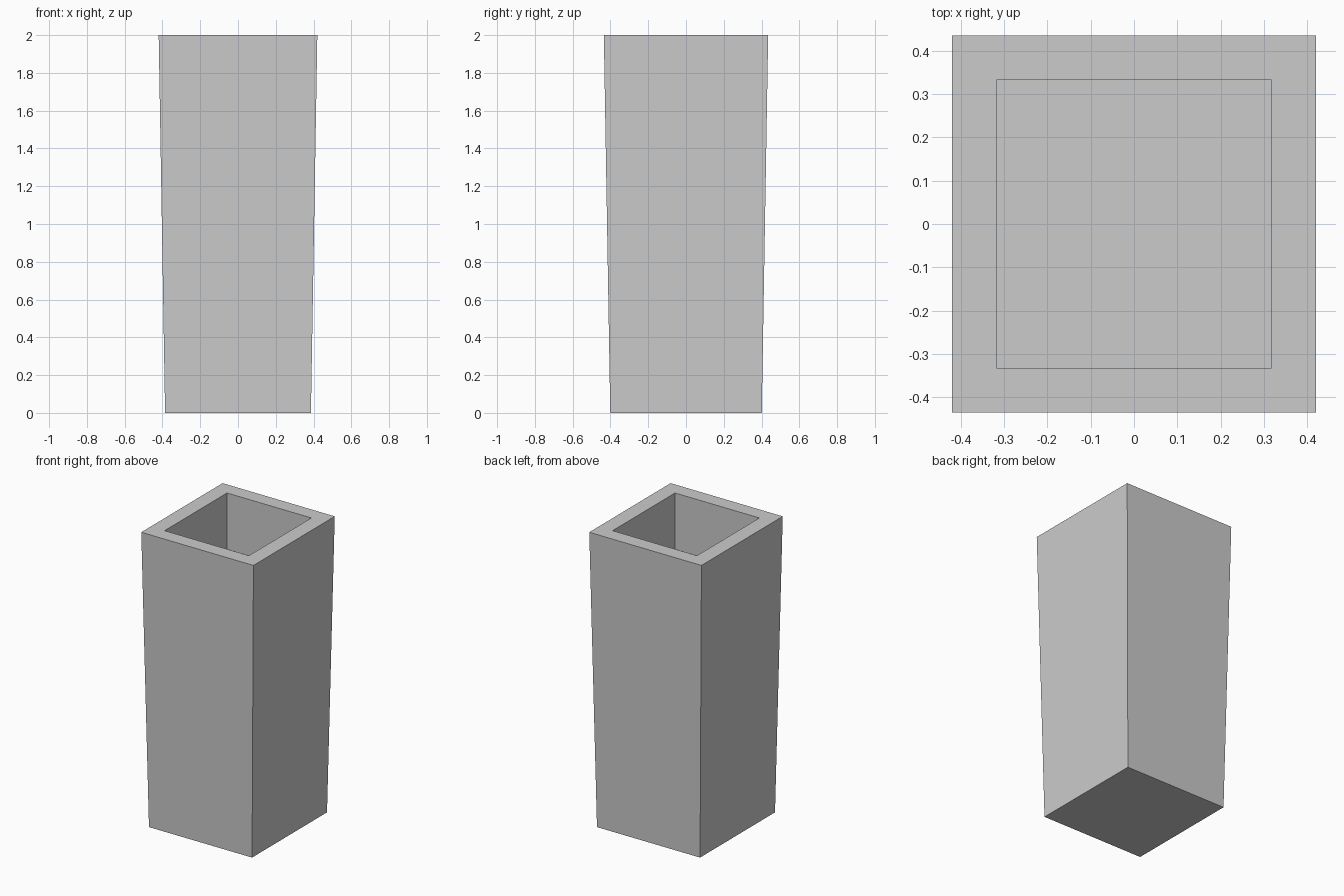
import bpy
import bmesh

if "Cube" in bpy.data.objects:
    bpy.data.objects.remove(bpy.data.objects["Cube"])


def ring(bm, half_x, half_y, z):
    """Rectangular loop of four vertices at height z."""
    signs = ((-1, -1), (1, -1), (1, 1), (-1, 1))
    return [bm.verts.new((sx * half_x, sy * half_y, z)) for sx, sy in signs]


# Tapered planter profile: base, outer rim, inner rim, recessed floor
LEVELS = [
    (0.386, 0.401, 0.0),
    (0.42, 0.435, 2.0),
    (0.316, 0.334, 2.0),
    (0.316, 0.334, 1.62),
]

bm = bmesh.new()
rings = [ring(bm, *level) for level in LEVELS]

# Outer walls, rim and inner walls
for low, high in zip(rings, rings[1:]):
    for i in range(4):
        j = (i + 1) % 4
        bm.faces.new((low[i], low[j], high[j], high[i]))

# Underside and recessed floor
bm.faces.new(rings[0][::-1])
bm.faces.new(rings[-1])
bmesh.ops.recalc_face_normals(bm, faces=bm.faces[:])

mesh = bpy.data.meshes.new("planter")
bm.to_mesh(mesh)
bm.free()
planter = bpy.data.objects.new("planter", mesh)
bpy.context.collection.objects.link(planter)
